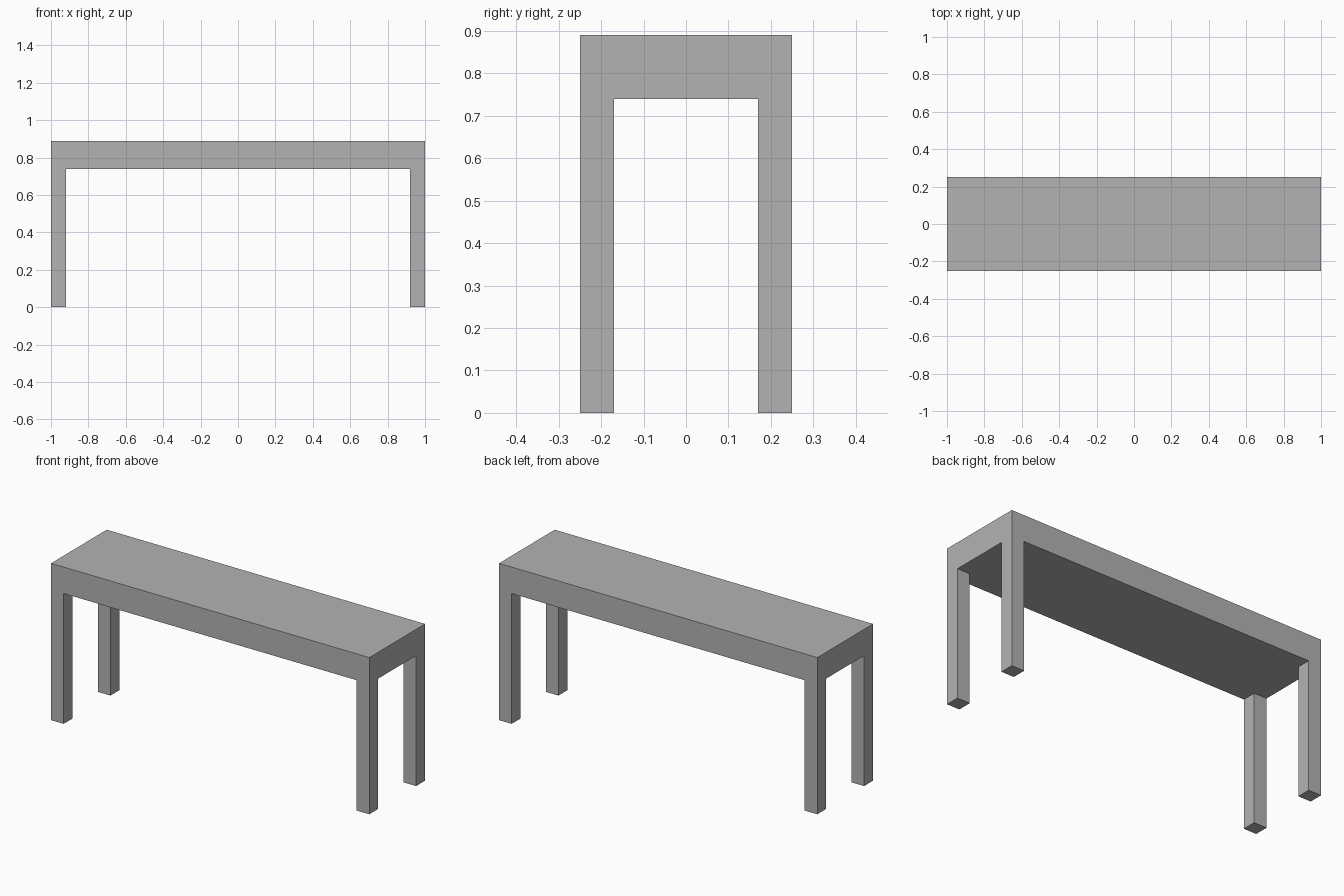
import bpy

cube = bpy.data.objects.get("Cube")
if cube:
    bpy.data.objects.remove(cube, do_unlink=True)

LENGTH, DEPTH, HEIGHT = 2.0, 0.5, 0.89
SLAB = 0.15   # top thickness
LEG = 0.08    # square leg width
LEG_HEIGHT = HEIGHT - SLAB

grey = bpy.data.materials.new("plain grey")
grey.use_nodes = True
colour = (0.45, 0.45, 0.45, 1)
grey.diffuse_color = colour
grey.node_tree.nodes["Principled BSDF"].inputs["Base Color"].default_value = colour


def box(name, centre, size):
    bpy.ops.mesh.primitive_cube_add(size=1, location=centre)
    part = bpy.context.object
    part.name = name
    part.scale = size
    bpy.ops.object.transform_apply(location=False, rotation=False, scale=True)
    part.data.materials.append(grey)
    return part


# Thick top
box("bench_top", (0, 0, HEIGHT - SLAB / 2), (LENGTH, DEPTH, SLAB))

# Four legs flush with the corners
for side, sx in (("left", 1), ("right", -1)):
    for end, sy in (("front", -1), ("back", 1)):
        box(f"{end}_{side}_leg",
            (sx * (LENGTH - LEG) / 2, sy * (DEPTH - LEG) / 2, LEG_HEIGHT / 2),
            (LEG, LEG, LEG_HEIGHT))
